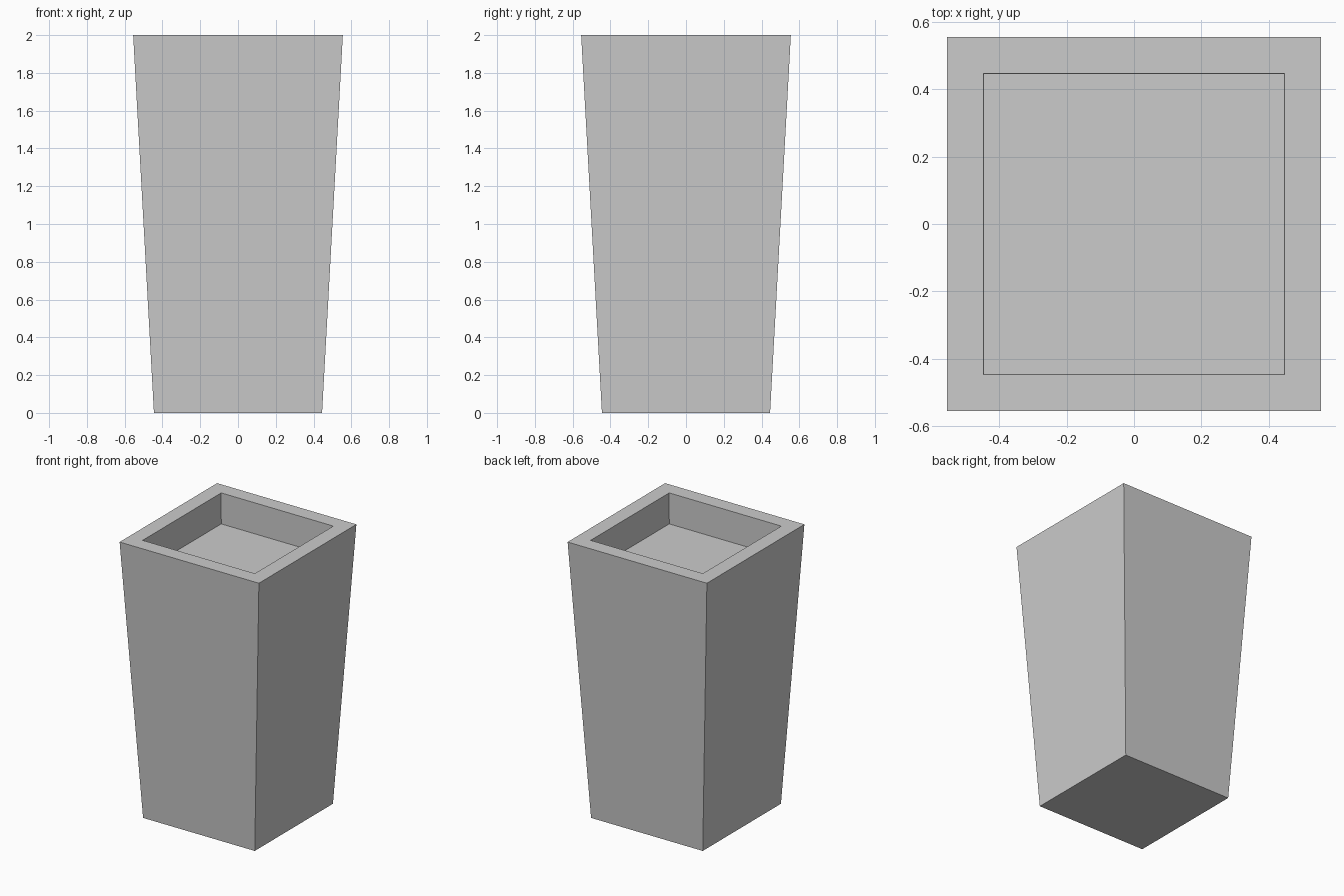
import bpy, bmesh

if "Cube" in bpy.data.objects:
    bpy.data.objects.remove(bpy.data.objects["Cube"])

TOP, BASE, HEIGHT, DEPTH = 0.555, 0.445, 2.0, 0.222


def square(bm, half, z):
    return [bm.verts.new((x * half, y * half, z))
            for x, y in ((-1, -1), (1, -1), (1, 1), (-1, 1))]


def bridge(bm, a, b):
    for i in range(4):
        j = (i + 1) % 4
        bm.faces.new((a[i], a[j], b[j], b[i]))


bm = bmesh.new()
# Square rings: base, outer rim, inner rim, recess floor
rings = [square(bm, half, z) for half, z in (
    (BASE, 0), (TOP, HEIGHT), (BASE + 0.002, HEIGHT), (BASE, HEIGHT - DEPTH))]

# Tapered walls, flat rim and recess walls
for lower, upper in zip(rings, rings[1:]):
    bridge(bm, lower, upper)

# Underside and recess floor
bm.faces.new(rings[0][::-1])
bm.faces.new(rings[-1])
bmesh.ops.recalc_face_normals(bm, faces=bm.faces)

mesh = bpy.data.meshes.new("tapered_planter")
bm.to_mesh(mesh)
bm.free()
planter = bpy.data.objects.new("tapered_planter", mesh)
bpy.context.collection.objects.link(planter)
